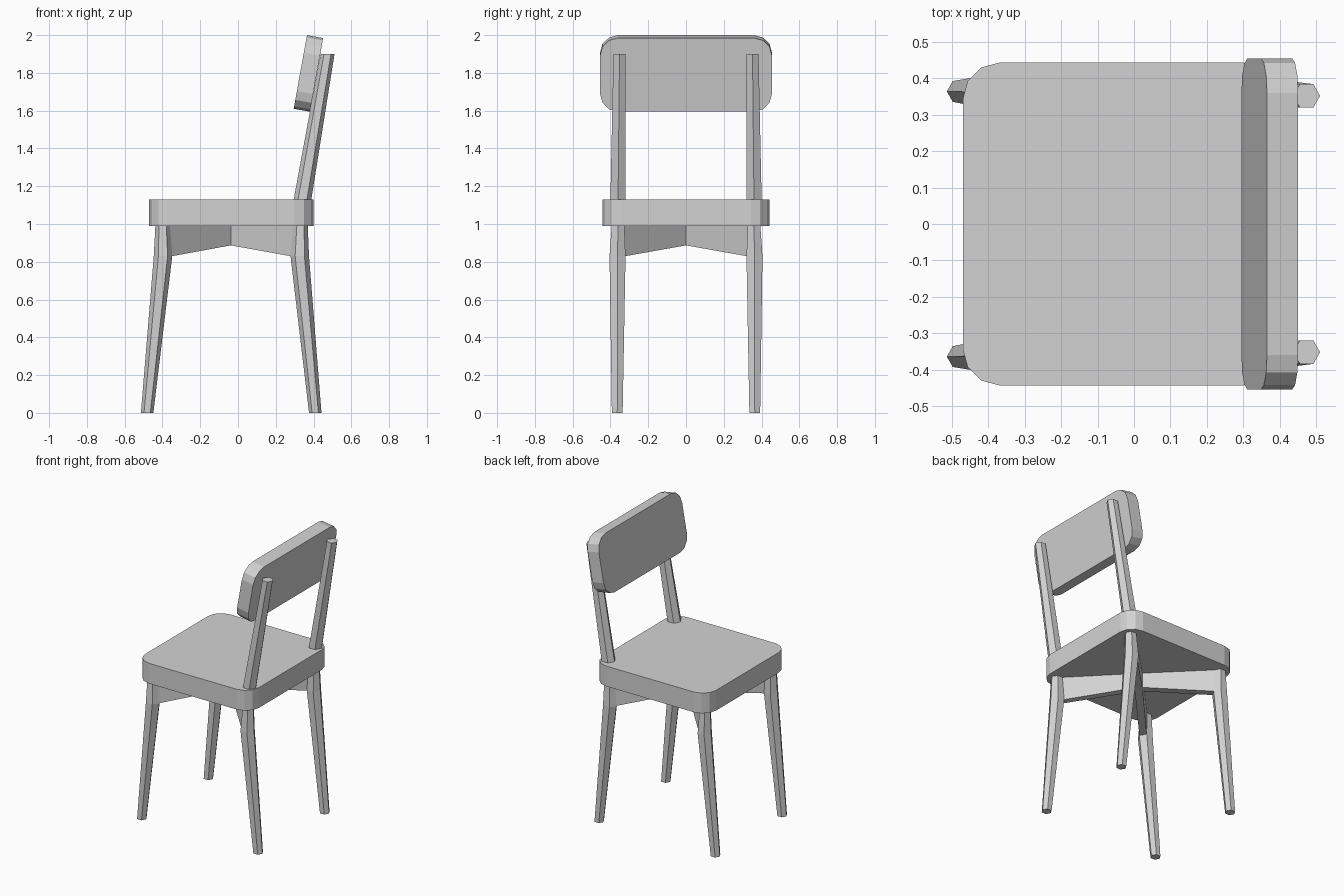
import bpy, bmesh
from math import cos, sin, pi, radians
from mathutils import Vector, Matrix

if "Cube" in bpy.data.objects:
    bpy.data.objects.remove(bpy.data.objects["Cube"], do_unlink=True)

grey = bpy.data.materials.new("light_grey")
grey.use_nodes = True
COLOUR = (0.65, 0.65, 0.65, 1)
grey.diffuse_color = COLOUR
grey.node_tree.nodes["Principled BSDF"].inputs["Base Color"].default_value = COLOUR


def finish(name, bm):
    bmesh.ops.recalc_face_normals(bm, faces=bm.faces)
    mesh = bpy.data.meshes.new(name)
    bm.to_mesh(mesh)
    bm.free()
    mesh.materials.append(grey)
    obj = bpy.data.objects.new(name, mesh)
    bpy.context.collection.objects.link(obj)


def rounded_slab(name, size, radius, thickness, matrix, segments=3):
    """Rounded rectangle in local XY, extruded along local Z."""
    hx, hy = size[0] / 2 - radius, size[1] / 2 - radius
    bm = bmesh.new()
    verts = []
    for corner, (sx, sy) in enumerate([(1, 1), (-1, 1), (-1, -1), (1, -1)]):
        for i in range(segments + 1):
            a = (corner + i / segments) * pi / 2
            verts.append(bm.verts.new((sx * hx + radius * cos(a), sy * hy + radius * sin(a), 0)))
    face = bm.faces.new(verts)
    new = bmesh.ops.extrude_face_region(bm, geom=[face])["geom"]
    top = [v for v in new if isinstance(v, bmesh.types.BMVert)]
    bmesh.ops.translate(bm, verts=top, vec=(0, 0, thickness))
    bm.transform(matrix)
    finish(name, bm)


def hexagon(x, y, z, r):
    return [Vector((x + r * cos(k * pi / 3), y + r * sin(k * pi / 3), z)) for k in range(6)]


def loft(name, rings, side):
    """Closed skin over matching rings, mirrored to one side in y."""
    bm = bmesh.new()
    loops = [[bm.verts.new((p.x, side * p.y, p.z)) for p in ring] for ring in rings]
    n = len(loops[0])
    for low, high in zip(loops, loops[1:]):
        for i in range(n):
            j = (i + 1) % n
            bm.faces.new((low[i], low[j], high[j], high[i]))
    bm.faces.new(loops[0])
    bm.faces.new(loops[-1])
    finish(name, bm)


# Seat and tilted backrest
rounded_slab("seat", (0.87, 0.886), 0.1, 0.14, Matrix.Translation((-0.035, 0, 0.99)))
tilt = Matrix.Rotation(radians(10.2), 4, 'Y')
upright = Matrix(((0, 0, 1, 0), (1, 0, 0, 0), (0, 1, 0, 0), (0, 0, 0, 1)))
rounded_slab("backrest", (0.91, 0.396), 0.095, 0.087,
             Matrix.Translation((0.33, 0, 1.805)) @ tilt @ upright)

# Six-sided legs, each with a tapering brace running to the seat centre
CENTRE = Vector((-0.038, 0, 0))
WIDTH = 0.025
for side, label in ((1, "left"), (-1, "right")):
    for part, foot_x, knee_x, top_x, corners in (
            ("front", -0.481, -0.397, -0.399, (0, 5)),
            ("back", 0.409, 0.327, 0.331, (4, 3))):
        knee = hexagon(knee_x, 0.3625, 0.83, 0.049)
        top = hexagon(top_x, 0.36, 1.0, 0.038)
        loft(f"{part}_leg_{label}", [hexagon(foot_x, 0.364, 0, 0.033), knee, top], side)

        a, b = corners
        outward = Vector((knee_x, 0.3625, 0)) - CENTRE
        across = Vector((-outward.y, outward.x, 0)).normalized() * WIDTH
        if (knee[a] - knee[b]).dot(across) < 0:
            across = -across
        inner = [CENTRE + across, CENTRE - across]
        lower = [knee[a], knee[b]] + [p + Vector((0, 0, 0.89)) for p in reversed(inner)]
        upper = [top[a], top[b]] + [p + Vector((0, 0, 1.0)) for p in reversed(inner)]
        loft(f"{part}_brace_{label}", [lower, upper], side)

    # Back posts leaning rearward behind the backrest
    loft(f"back_post_{label}", [hexagon(0.338, 0.36, 1.11, 0.047),
                                hexagon(0.474, 0.352, 1.9, 0.037)], side)
